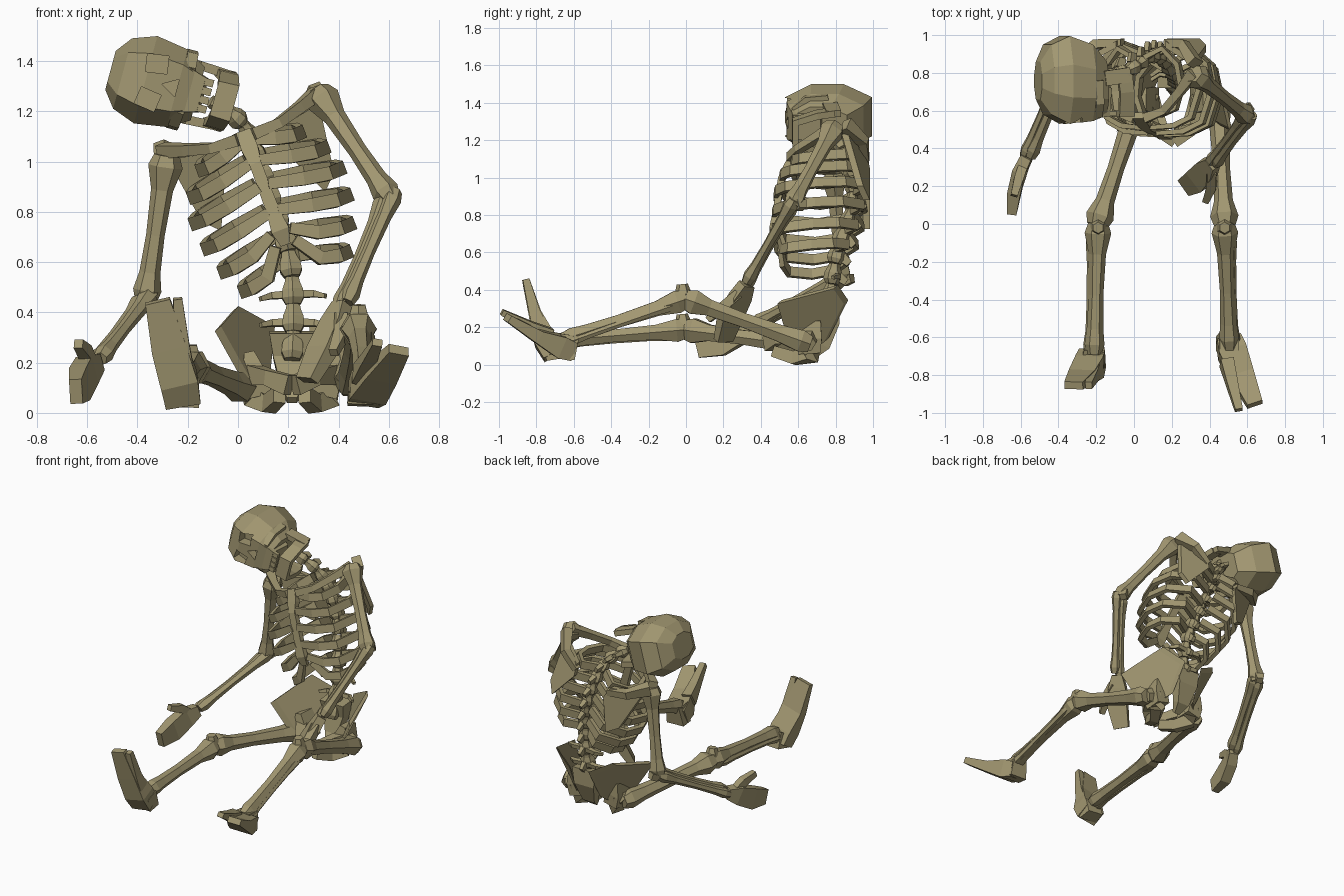
import bpy, bmesh, math
from mathutils import Vector as V

bone_mat = bpy.data.materials.new("old_bone")
bone_mat.diffuse_color = (0.36, 0.31, 0.165, 1)


def loft(name, rings):
    """Closed solid through rings of equal point count."""
    bm = bmesh.new()
    vs = [[bm.verts.new(p) for p in r] for r in rings]
    n = len(vs[0])
    for a, b in zip(vs, vs[1:]):
        for i in range(n):
            bm.faces.new((a[i], a[(i + 1) % n], b[(i + 1) % n], b[i]))
    bm.faces.new(vs[0])
    bm.faces.new(vs[-1])
    bmesh.ops.recalc_face_normals(bm, faces=bm.faces)
    me = bpy.data.meshes.new(name)
    bm.to_mesh(me)
    bm.free()
    me.materials.append(bone_mat)
    ob = bpy.data.objects.new(name, me)
    bpy.context.collection.objects.link(ob)
    return ob


def tube(name, pts, sizes, sides=4, ref=(0, 0, 1)):
    """Tube along pts; sizes are (half width along ref, half thickness)."""
    pts = [V(p) for p in pts]
    rings = []
    k = 1.414 if sides == 4 else 1.0
    for i, p in enumerate(pts):
        t = (pts[min(i + 1, len(pts) - 1)] - pts[max(i - 1, 0)]).normalized()
        r = V(ref)
        u = (r - t * r.dot(t)).normalized()
        w = t.cross(u)
        a, b = sizes[i] if isinstance(sizes[i], tuple) else (sizes[i], sizes[i])
        rings.append([p + u * a * k * math.cos(q) + w * b * k * math.sin(q)
                      for q in [(j + .5) * math.tau / sides for j in range(sides)]])
    return loft(name, rings)


def long_bone(name, a, b, r, ref=(0, 0, 1), top=1.5, end=1.5):
    """Six-sided shaft with flared ends."""
    a, b = V(a), V(b)
    ts = (-.03, .05, .22, .55, .82, .95, 1.03)
    ks = (top * .75, top, 1.05, .88, 1, end, end * .75)
    return tube(name, [a.lerp(b, t) for t in ts], [r * k for k in ks], 6, ref)


# Head frame: w across the face, y depth, u towards the crown
def H(w, y, u):
    w += 1.185
    return V((.26 * w - .965 * u, y, .965 * w + .26 * u))


def skull_ring(u, W, f, b):
    m, d = (f + b) / 2, (b - f) / 2
    return [H(W * i, m + d * j, u) for i, j in
            ((1, .35), (.6, 1), (-.6, 1), (-1, .35), (-1, -.4), (-.6, -1), (.6, -1), (1, -.4))]


skull = loft("skull", [skull_ring(*r) for r in (
    (.485, .11, .575, .86), (.57, .16, .545, .95), (.70, .18, .53, .995),
    (.795, .145, .58, .95), (.845, .08, .66, .86))])

# Eye sockets and nose cut into the face
cutters = [tube("socket_cutter", [H(s * .073, .45, .672), H(s * .073, .60, .672)],
                [(.043, .036)] * 2, 4, H(-.15 * s, 0, 1) - H(0, 0, 0)) for s in (-1, 1)]
cutters.append(tube("nose_cutter", [H(0, .45, .592), H(0, .60, .592)], [.042] * 2, 3, H(0, 0, 0) - H(.866, 0, -.5)))
for c in cutters:
    c.hide_render = True
    m = skull.modifiers.new("cut", 'BOOLEAN')
    m.object, m.operation, m.solver = c, 'DIFFERENCE', 'EXACT'
dg = bpy.context.evaluated_depsgraph_get()
cut_mesh = bpy.data.meshes.new_from_object(skull.evaluated_get(dg))
skull.modifiers.clear()
skull.data = cut_mesh
for c in cutters:
    bpy.data.objects.remove(c)

# Upper jaw, teeth and lower jaw
HU = H(0, 0, 1) - H(0, 0, 0)
HW = H(1, 0, 0) - H(0, 0, 0)
tube("upper_jaw", [H(0, .65, .53), H(0, .645, .465)], [(.09, .09), (.07, .075)], 4, HW)
for i in range(4):
    w = (i - 1.5) * .036
    tube("upper_tooth", [H(w, .585, .475), H(w, .585, .435)], [(.015, .012)] * 2, 4, HW)
tube("lower_jaw", [H(.105, .79, .40), H(.095, .70, .385), H(.06, .585, .375), H(-.06, .585, .375),
                   H(-.095, .70, .385), H(-.105, .79, .40)],
     [(.04, .018), (.038, .018), (.042, .02), (.042, .02), (.038, .018), (.04, .018)], 4, HU)
for s in (-1, 1):
    tube("jaw_branch", [H(s * .104, .79, .37), H(s * .112, .77, .51)], [(.04, .018)] * 2, 4, (0, 1, 0))
    tube("cheek_bone", [H(s * .08, .575, .54), H(s * .135, .64, .545), H(s * .145, .76, .55)],
         [(.022, .018)] * 3, 4, HU)

# Spine: waisted vertebrae with side and rear processes
spine = [V(p) for p in ((.215, .72, .21), (.22, .755, .32), (.22, .78, .43), (.215, .795, .54),
                        (.20, .82, .64), (.175, .85, .735), (.145, .88, .825), (.115, .89, .915),
                        (.085, .89, 1.0), (.055, .87, 1.08), (.02, .84, 1.15), (-.04, .81, 1.205), (-.11, .79, 1.24))]
for i, (a, b) in enumerate(zip(spine, spine[1:])):
    r = .05 if i < 5 else .042
    tube("vertebra", [a.lerp(b, t) for t in (.02, .25, .55, .8, 1.0)], [r * .7, r, r * .95, r * .7, r * .6], 6, (1, 0, 0))
    m = a.lerp(b, .4)
    d = (b - a).normalized()
    back = (V((0, 1, 0)) - d * d.y).normalized()
    tube("spinous_process", [m + back * .03, m + back * .075 - d * .025], [(.026, .016), (.018, .011)], 4, d)
    if i in (1, 2):
        side = d.cross(back)
        for s in (-1, 1):
            tube("side_process", [m + back * .02, m + side * s * .085 + back * .03, m + side * s * .13 - d * .015],
                 [.016, .013, .009], 4, d)


# Chest frame: s sideways, y depth, h along the leaning body
def T(s, y, h):
    return V((.385 + .94 * s - .35 * h, y, .1435 + .35 * s + .94 * h))


UP = V((-.35, 0, .94))
SIDE = V((.94, 0, .35))
tube("breastbone", [T(0, .575, 1.035), T(0, .54, .96), T(0, .51, .9), T(0, .48, .7), T(0, .465, .62), T(0, .475, .56)],
     [(.03, .018), (.034, .02), (.024, .018), (.027, .018), (.036, .018), (.02, .012)], 4, SIDE)
ribs = ((.965, .215, .56, .93), (.875, .285, .50, .955), (.775, .315, .47, .955),
        (.665, .305, .46, .94), (.555, .275, .47, .91), (.455, .225, .50, .86))
for i, (h, W, f, b) in enumerate(ribs):
    for s in (-1, 1):
        d = b - f
        pts = [T(s * .03, b - .05, h + .05), T(s * W * .55, b, h + .03), T(s * W * .92, b - .22 * d, h + .005),
               T(s * W, b - .52 * d, h - .01), T(s * W * .82, f + .14 * d, h - .012), T(s * W * .5, f + .02, h + .005)]
        pts.append(T(s * .02, f + .01, h + .035) if i < 4 else T(s * .04, f, h + (.06 if i == 4 else .11)))
        tube("rib", pts, [(.027, .014)] * 6 + [(.022, .011)], 4, UP)

# Shoulder blades and collar bones
for s in (-1, 1):
    blade = [T(s * .32, .85, 1.04), T(s * .14, .95, 1.0), T(s * .12, .965, .92), T(s * .22, .965, .70), T(s * .28, .93, .76)]
    loft("shoulder_blade", [[p + V((0, o, 0)) for p in blade] for o in (-.018, .018)])
    tube("blade_spine", [T(s * .13, .96, .96), T(s * .25, .95, 1.02), T(s * .34, .85, 1.085)],
         [(.02, .02), (.025, .025), (.038, .03)], 4, UP)
    tube("collar_bone", [T(s * .03, .56, 1.015), T(s * .14, .60, 1.02), T(s * .24, .70, 1.05), T(s * .33, .80, 1.08)],
         [(.024, .025), (.02, .02), (.022, .022), (.028, .03)], 4, UP)

# Arms: shoulder, elbow, wrist
arms = (("left", T(-.325, .79, 1.04), (-.365, .83, .46), (-.56, .37, .21)),
        ("right", T(.335, .79, 1.07), (.60, .57, .86), (.42, .33, .44)))
for n, sh, el, wr in arms:
    el, wr = V(el), V(wr)
    long_bone(n + "_upper_arm", sh, el, .042, (0, 1, 0), 1.65, 1.35)
    o = V((.018, 0, .012))
    long_bone(n + "_forearm_outer", el + o, wr + o, .030, (0, 1, 0), 1.4, 1.3)
    long_bone(n + "_forearm_inner", el - o, wr - o, .026, (0, 1, 0), 1.5, 1.3)
    tube(n + "_elbow_tip", [el + (sh - el) * .02 + V((0, .03, 0)), el + V((.01, .045, -.03))], [.03, .022], 4)

# Mitten-like hands with thumbs
tube("left_hand", [(-.565, .36, .2), (-.60, .29, .17), (-.63, .18, .115), (-.645, .06, .085)],
     [(.035, .03), (.06, .035), (.07, .035), (.05, .025)], 4, (0, .2, 1))
tube("left_thumb", [(-.59, .30, .2), (-.61, .24, .245), (-.635, .15, .275)],
     [(.025, .025), (.026, .025), (.018, .018)], 4)
tube("right_hand", [(.415, .325, .43), (.385, .29, .36), (.335, .235, .25), (.275, .20, .13)],
     [(.035, .03), (.058, .032), (.065, .032), (.05, .022)], 4, (.6, -.8, 0))
tube("right_thumb", [(.41, .28, .38), (.41, .2, .31), (.38, .12, .24)], [.026, .026, .017], 4)

# Pelvis, mirrored about its middle
PX = .215
for s in (-1, 1):
    P = lambda o, y, z: V((PX + s * o, y, z))
    wing = [P(.295, .50, .335), P(.225, .80, .415), P(.08, .855, .335), P(.10, .75, .13), P(.17, .65, .06), P(.18, .56, .13)]
    off = V((s * .012, -.012, -.01))
    loft("hip_wing", [[p - off for p in wing], [p + off for p in wing]])
    tube("hip_socket", [P(.13, .66, .07), P(.15, .655, .15), P(.17, .66, .24)],
         [(.06, .05), (.07, .05), (.06, .02)], 4, (0, 1, 0))
    tube("sit_bone", [P(.15, .66, .14), P(.135, .66, .05), P(.09, .58, .035), P(.05, .47, .07)],
         [(.05, .05), (.045, .04), (.035, .03), (.03, .025)], 4, (0, 0.3, 1))
    tube("pubic_bone", [P(.15, .61, .15), P(.09, .49, .14), P(.01, .435, .11)],
         [(.04, .035), (.03, .025), (.04, .025)], 4)
tube("sacrum", [(PX, .77, .32), (PX, .78, .22), (PX, .74, .10), (PX, .69, .05)],
     [(.09, .05), (.075, .04), (.045, .03), (.02, .015)], 4, (1, 0, 0))

# Legs: hip joint, outer hip, knee, ankle
legs = (("left", (.085, .65, .15), (.02, .645, .10), (-.19, -.01, .185), (-.21, -.67, .13)),
        ("right", (.355, .65, .15), (.445, .645, .115), (.48, -.01, .345), (.505, -.64, .14)))
for n, hp, tr, kn, an in legs:
    tr, kn, an = V(tr), V(kn), V(an)
    tube(n + "_hip_neck", [hp, V(hp).lerp(tr, .35), tr], [.05, .055, .05], 6)
    long_bone(n + "_thigh", tr, kn + V((0, .02, 0)), .05, (0, 0, 1), 1.35, 1.5)
    long_bone(n + "_shin", kn - V((0, .005, 0)), an, .044, (0, 0, 1), 1.6, 1.2)
    s = -1 if n == "left" else 1
    o = V((s * .035, 0, -.03))
    long_bone(n + "_calf", kn + o - V((0, .06, 0)), an + o * .8, .021, (0, 0, 1), 1.4, 1.5)
    tube(n + "_kneecap", [kn + V((0, -.005, .03)), kn + V((0, -.01, .085))], [.047, .03], 6, (1, 0, 0))

# Feet: slab for the small toes plus a separate big toe
tube("left_foot", [(-.22, -.71, .05), (-.235, -.755, .13), (-.275, -.805, .26), (-.32, -.855, .445)],
     [(.07, .055), (.075, .06), (.07, .035), (.05, .02)], 4, (1, 0, .1))
tube("left_big_toe", [(-.21, -.77, .17), (-.225, -.81, .28), (-.24, -.855, .455)],
     [(.035, .045), (.03, .03), (.018, .018)], 4, (1, 0, .1))
tube("left_heel", [(-.21, -.66, .09), (-.22, -.75, .065)], [(.055, .055), (.065, .045)], 4, (1, 0, 0))
tube("right_foot", [(.50, -.61, .075), (.52, -.68, .10), (.57, -.80, .155), (.64, -.955, .25)],
     [(.065, .05), (.075, .06), (.065, .035), (.042, .02)], 4, (1, .35, -.2))
tube("right_big_toe", [(.49, -.73, .15), (.515, -.83, .20), (.555, -.985, .28)],
     [(.035, .045), (.03, .03), (.02, .016)], 4, (1, .2, -.2))
tube("right_heel", [(.505, -.62, .16), (.50, -.635, .03)], [(.05, .05), (.065, .04)], 4, (1, 0, 0))
